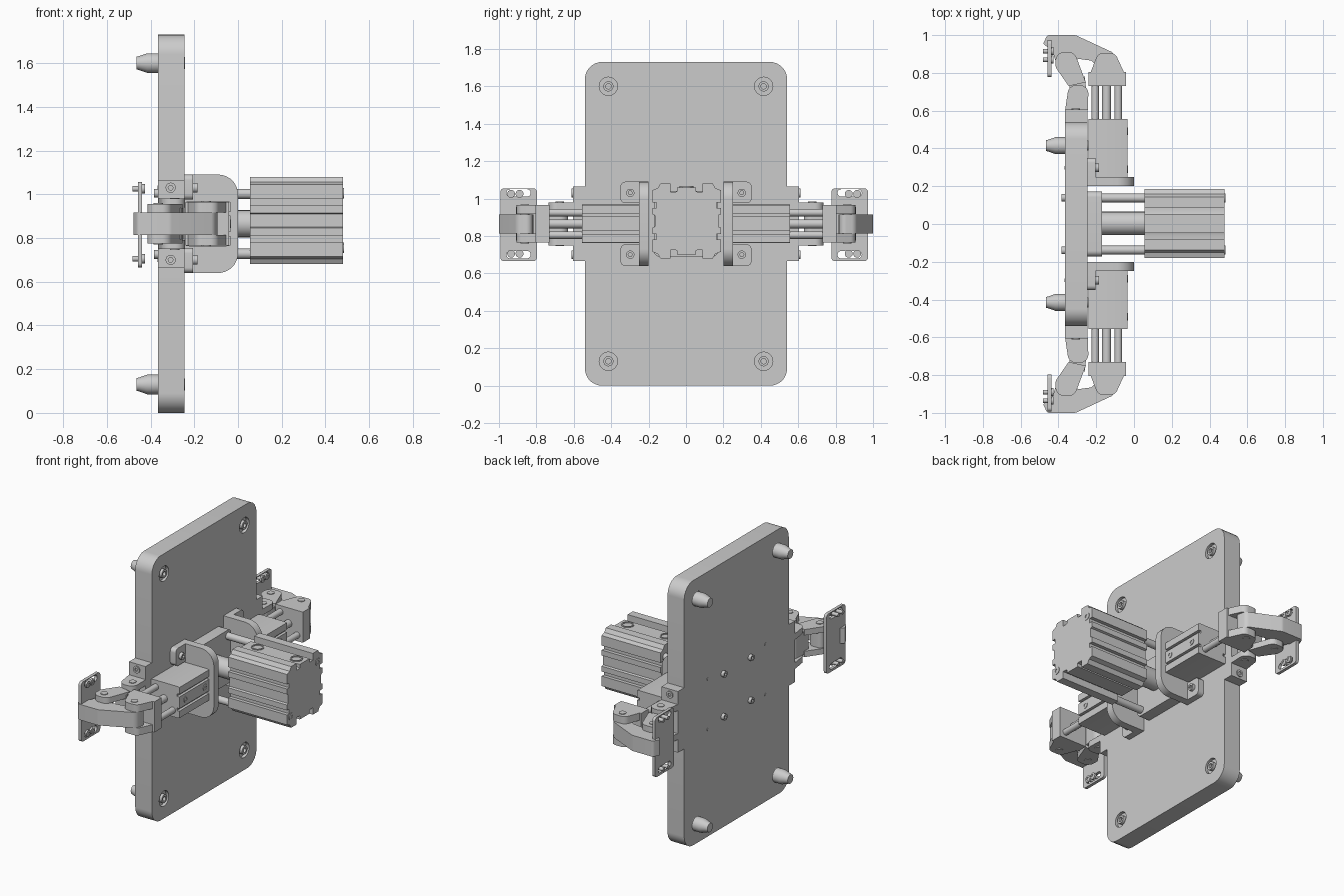
import bpy, bmesh
from math import sin, cos, pi
from mathutils import Vector

if "Cube" in bpy.data.objects:
    bpy.data.objects.remove(bpy.data.objects["Cube"])

MID = 0.865          # height of the symmetry plane
AXES = {'x': lambda u, v, w: (w, u, v), 'y': lambda u, v, w: (u, w, v), 'z': lambda u, v, w: (u, v, w)}


def circle(u, v, r, n=28):
    return [(u + r * cos(2 * pi * i / n), v + r * sin(2 * pi * i / n)) for i in range(n)]


def rect(u0, u1, v0, v1):
    return [(u0, v0), (u1, v0), (u1, v1), (u0, v1)]


def slot(u0, u1, v, r, n=10):
    right = [(u1 + r * cos(a), v + r * sin(a)) for a in (-pi / 2 + pi * i / n for i in range(n + 1))]
    left = [(u0 + r * cos(a), v + r * sin(a)) for a in (pi / 2 + pi * i / n for i in range(n + 1))]
    return right + left


def rounded(pts, radii, n=7):
    """Round each corner of a polygon; radii is one number or one per corner."""
    if not isinstance(radii, (list, tuple)):
        radii = [radii] * len(pts)
    out = []
    for i, r in enumerate(radii):
        p = Vector(pts[i])
        if r == 0:
            out.append(tuple(p))
            continue
        a = (Vector(pts[i - 1]) - p).normalized()
        b = (Vector(pts[(i + 1) % len(pts)]) - p).normalized()
        ang = a.angle(b)
        t = r / math_tan(ang / 2)
        centre = p + (a + b).normalized() * (r / sin(ang / 2))
        s, e = p + a * t - centre, p + b * t - centre
        for k in range(n + 1):
            f = k / n
            out.append(tuple(centre + (s * (1 - f) + e * f).normalized() * r))
    return out


def math_tan(a):
    return sin(a) / cos(a)


def prism(name, axis, outline, w0, w1, holes=()):
    """Extrude a 2D outline (with optional holes) along an axis from w0 to w1."""
    cu = bpy.data.curves.new(name, 'CURVE')
    cu.dimensions, cu.fill_mode, cu.extrude = '2D', 'BOTH', abs(w1 - w0) / 2
    for loop in (outline, *holes):
        sp = cu.splines.new('POLY')
        sp.points.add(len(loop) - 1)
        for p, (u, v) in zip(sp.points, loop):
            p.co = (u, v, 0, 1)
        sp.use_cyclic_u = True
    tmp = bpy.data.objects.new(name + "_tmp", cu)
    bpy.context.collection.objects.link(tmp)
    ev = tmp.evaluated_get(bpy.context.evaluated_depsgraph_get())
    me = bpy.data.meshes.new_from_object(ev)
    bpy.data.objects.remove(tmp)
    bm = bmesh.new()
    bm.from_mesh(me)
    for v in bm.verts:
        v.co = AXES[axis](v.co.x, v.co.y, v.co.z + (w0 + w1) / 2)
    return finish(name, bm)


def finish(name, bm):
    bmesh.ops.remove_doubles(bm, verts=bm.verts, dist=1e-5)
    bmesh.ops.recalc_face_normals(bm, faces=bm.faces)
    me = bpy.data.meshes.new(name)
    bm.to_mesh(me)
    bm.free()
    ob = bpy.data.objects.new(name, me)
    bpy.context.collection.objects.link(ob)
    return ob


def lathe_x(name, profile, y, z, n=28):
    """Spin an (x, radius) profile around a line parallel to x."""
    bm = bmesh.new()
    rings = [[bm.verts.new((x, *p)) for p in circle(y, z, r, n)] for x, r in profile]
    for a, b in zip(rings, rings[1:]):
        for i in range(n):
            bm.faces.new((a[i], a[(i + 1) % n], b[(i + 1) % n], b[i]))
    bm.faces.new(rings[0])
    bm.faces.new(rings[-1])
    return finish(name, bm)


def rod(name, axis, u, v, w0, w1, r):
    return prism(name, axis, circle(u, v, r), w0, w1)


def screw(name, axis, u, v, w0, w1, r):
    return prism(name, axis, circle(u, v, r), w0, w1, [circle(u, v, r * 0.5, 6)])


def mirrored4(quarter, cu, cv):
    """Full outline from a quarter running from the v axis to the u axis."""
    q = quarter
    half = q + [(u, -v) for u, v in reversed(q)]
    full = half + [(-u, v) for u, v in reversed(half)]
    return [(u + cu, v + cv) for u, v in full]


# back plate with four stepped pegs
corners = [(y, z) for y in (-0.415, 0.415) for z in (MID - 0.735, MID + 0.735)]
prism("back_plate", 'x', rounded(rect(-0.54, 0.54, 0, 1.73), 0.09), -0.365, -0.245,
      [circle(y, z, 0.049) for y, z in corners])
for y, z in corners:
    lathe_x("locating_peg", [(-0.465, 0.029), (-0.455, 0.031), (-0.415, 0.045), (-0.366, 0.045), (-0.364, 0.049),
                             (-0.265, 0.049), (-0.265, 0.027), (-0.242, 0.027), (-0.242, 0.014), (-0.26, 0.014)], y, z)

# centre mount block and the bolts on the back of the plate
prism("centre_mount", 'x', rounded(rect(-0.172, 0.172, 0.69, 1.04), 0.03), -0.245, -0.17)
for y in (-0.14, 0.14):
    for z in (MID - 0.14, MID + 0.14):
        screw("back_bolt", 'x', y, z, -0.385, -0.365, 0.02)

# main cylinder: grooved body, piston rod, two guide rods, two ports
quarter = [(0.05, 0.18), (0.05, 0.158), (0.06, 0.155), (0.085, 0.155), (0.085, 0.2), (0.14, 0.2), (0.155, 0.175),
           (0.183, 0.165), (0.183, 0.1), (0.16, 0.1), (0.16, 0.07), (0.183, 0.07), (0.183, 0.035), (0.17, 0.03)]
prism("main_cylinder_body", 'x', mirrored4(quarter, 0.003, 0.88), 0.055, 0.48)
rod("main_piston_rod", 'x', 0.003, MID, -0.17, 0.06, 0.062)
for s in (1, -1):
    rod("main_guide_rod", 'x', 0.138 * s, MID + 0.137 * s, -0.17, 0.06, 0.023)
    screw("main_guide_cap", 'x', 0.138 * s, 0.88 + 0.125 * s, 0.48, 0.484, 0.024)
for x in (0.14, 0.42):
    prism("main_port", 'z', circle(x, 0.003, 0.038), 1.055, 1.066, [circle(x, 0.003, 0.03)])

# the two clamp units, one on each side
for s in (1, -1):
    def Y(pts):
        return [(x, y * s) for x, y in pts]

    side = "right" if s > 0 else "left"

    # angle bracket with two screwed feet
    prism(side + "_bracket", 'y', rounded([(-0.245, 0.64), (0, 0.64), (0, 1.09), (-0.245, 1.09)], [0, 0.09, 0.09, 0]),
          0.2 * s, 0.25 * s)
    for t in (1, -1):
        z0, z1 = MID + 0.11 * t, MID + 0.225 * t
        prism(side + "_bracket_foot", 'x',
              rounded([(0.25 * s, z0), (0.35 * s, z0), (0.35 * s, z1), (0.25 * s, z1)], [0, 0.025, 0.025, 0]),
              -0.245, -0.205)
        screw(side + "_foot_screw", 'x', 0.298 * s, MID + 0.165 * t, -0.205, -0.185, 0.022)
        rod(side + "_dowel_end", 'x', 0.298 * s, MID + 0.165 * t, -0.369, -0.36, 0.009)

    # small cylinder body with grooves, port screws and three rods
    body_q = [(0.103, 0.1), (0.103, 0.055), (0.085, 0.055), (0.085, 0.038), (0.103, 0.038)]
    body_q = [(0.085, 0.103)] + body_q
    prism(side + "_cylinder_body", 'y', mirrored4(body_q, -0.138, MID), 0.25 * s, 0.555 * s)
    for y in (0.29, 0.49):
        screw(side + "_cylinder_port", 'x', y * s, MID, -0.04, -0.031, 0.02)
    rod(side + "_piston_rod", 'y', -0.145, MID, 0.55 * s, 0.75 * s, 0.024)
    rod(side + "_guide_rod", 'y', -0.205, MID + 0.06, 0.55 * s, 0.75 * s, 0.02)
    rod(side + "_guide_rod", 'y', -0.083, MID - 0.06, 0.55 * s, 0.75 * s, 0.02)

    # fork on the rod ends
    prism(side + "_fork_base", 'z', Y(rect(-0.24, -0.042, 0.73, 0.805)), MID - 0.1, MID + 0.1)
    lug = rounded([(-0.235, 0.79), (-0.047, 0.79), (-0.1, 0.905), (-0.19, 0.905)], [0, 0, 0.04, 0.04])
    for t in (1, -1):
        prism(side + "_fork_lug", 'z', Y(lug), MID + 0.052 * t, MID + 0.1 * t)

    # hinge tab on the plate edge with two lugs
    prism(side + "_hinge_tab", 'y', rect(-0.365, -0.245, MID - 0.2, MID + 0.2), 0.53 * s, 0.605 * s)
    hinge = rounded([(-0.365, 0.6), (-0.245, 0.6), (-0.24, 0.735), (-0.345, 0.735)], [0, 0, 0.045, 0.045])
    for t in (1, -1):
        prism(side + "_hinge_lug", 'z', Y(hinge), MID + 0.075 * t, MID + 0.115 * t)
        screw(side + "_tab_screw", 'y', -0.308, MID + 0.165 * t, 0.605 * s, 0.612 * s, 0.023)

    # link between hinge and arm: solid foot and forked head
    foot = rounded([(-0.345, 0.77), (-0.335, 0.63), (-0.245, 0.63), (-0.26, 0.78)], [0, 0.04, 0.04, 0])
    prism(side + "_link_foot", 'z', Y(foot), MID - 0.073, MID + 0.073)
    head = rounded([(-0.346, 0.73), (-0.255, 0.75), (-0.315, 0.91), (-0.415, 0.91), (-0.415, 0.83)],
                   [0, 0, 0.045, 0.045, 0.03])
    for t in (1, -1):
        prism(side + "_link_cheek", 'z', Y(head), MID + 0.052 * t, MID + 0.09 * t)

    # clamp arm
    arm = rounded([(-0.46, 1.0), (-0.31, 1.0), (-0.105, 0.905), (-0.085, 0.82), (-0.185, 0.82), (-0.225, 0.865),
                   (-0.3, 0.875), (-0.325, 0.815), (-0.4, 0.815), (-0.43, 0.91), (-0.48, 0.955)],
                  [0.02, 0.04, 0.04, 0.03, 0.03, 0.01, 0.01, 0.03, 0.03, 0.01, 0.008])
    prism(side + "_clamp_arm", 'z', Y(arm), MID - 0.051, MID + 0.051)

    # pivot pins
    for x, y, h in ((-0.145, 0.862, 0.104), (-0.365, 0.86, 0.094), (-0.29, 0.675, 0.119)):
        prism(side + "_pivot_pin", 'z', circle(x, y * s, 0.022), MID - h, MID + h)

    # slotted finger plate with its screws
    c = 0.875 if s > 0 else -0.895
    holes = [slot(c - 0.045, c + 0.045, MID + 0.165 * t, 0.02) for t in (1, -1)]
    prism(side + "_finger_plate", 'x', rounded(rect(c - 0.098, c + 0.098, MID - 0.2, MID + 0.19), 0.02),
          -0.458, -0.438, holes)
    for t in (1, -1):
        for d in (-0.005, 0.04):
            rod(side + "_finger_screw", 'x', c + d * s, MID + 0.16 * t, -0.482, -0.43, 0.012)
            screw(side + "_finger_nut", 'x', c + d * s, MID + 0.16 * t, -0.438, -0.426, 0.021)

# smooth round parts, keep hard edges
for ob in bpy.context.scene.objects:
    ob.select_set(True)
    bpy.context.view_layer.objects.active = ob
bpy.ops.object.shade_smooth_by_angle(angle=0.6)
